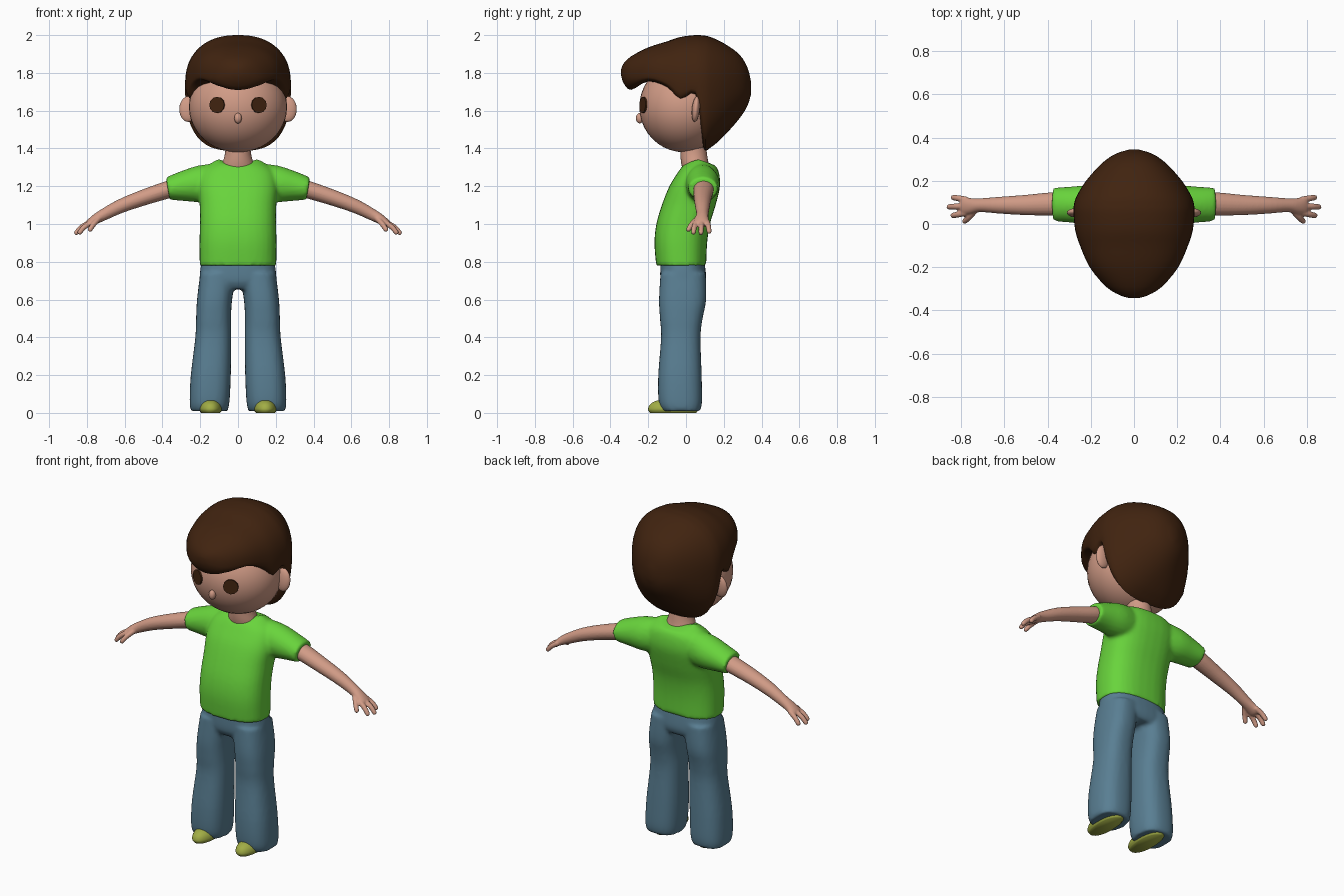
import bpy, bmesh, math
from mathutils import Vector, Matrix

cube = bpy.data.objects.get("Cube")
if cube:
    bpy.data.objects.remove(cube)


def material(name, r, g, b):
    m = bpy.data.materials.new(name)
    m.use_nodes = True
    m.diffuse_color = (r, g, b, 1)
    for node in m.node_tree.nodes:
        if node.type == 'BSDF_PRINCIPLED':
            node.inputs["Base Color"].default_value = (r, g, b, 1)
            node.inputs["Roughness"].default_value = 0.7
    return m


SKIN = material("skin", 0.64, 0.33, 0.24)
HAIR = material("dark_brown", 0.052, 0.017, 0.005)
GREEN = material("shirt_green", 0.14, 0.66, 0.045)
DENIM = material("denim_blue", 0.10, 0.21, 0.29)
OLIVE = material("shoe_olive", 0.36, 0.42, 0.06)


def spline(rows, steps=4):
    """Catmull-Rom resampling of a list of equal-length rows."""
    out = []
    last = len(rows) - 1
    for i in range(last):
        quad = zip(rows[max(i - 1, 0)], rows[i], rows[i + 1], rows[min(i + 2, last)])
        quad = list(quad)
        for k in range(steps):
            t = k / steps
            out.append([b + 0.5 * t * (c - a + t * (2*a - 5*b + 4*c - d + t * (3*(b - c) + d - a)))
                        for a, b, c, d in quad])
    return out + [list(rows[-1])]


def ring(c, u, up, down, n_up=2, n_down=2, sides=32):
    """Superellipse whose upper and lower halves may differ."""
    pts = []
    for i in range(sides):
        a = math.tau * i / sides
        co, si = math.cos(a), math.sin(a)
        n, v = (n_up, up) if si >= 0 else (n_down, down)
        x = math.copysign(abs(co) ** (2 / n), co)
        pts.append(Vector(c) + Vector(u) * x + Vector(v) * math.copysign(abs(si) ** (2 / n), si))
    return pts


def loft(bm, rings):
    loops = [[bm.verts.new(p) for p in r] for r in rings]
    for a, b in zip(loops, loops[1:]):
        for i in range(len(a)):
            j = (i + 1) % len(a)
            bm.faces.new((a[i], a[j], b[j], b[i]))
    bm.faces.new(loops[0][::-1])
    bm.faces.new(loops[-1])


def tube(bm, rows, s=1):
    """Rows of x, y, z, side radius, height radius; s mirrors in x."""
    rows = spline(rows)
    rings = []
    for i, (x, y, z, ru, rv) in enumerate(rows):
        p, q = rows[max(i - 1, 0)], rows[min(i + 1, len(rows) - 1)]
        d = (Vector(q[:3]) - Vector(p[:3])).normalized()
        u = Vector((0, 1, 0))
        u = (u - d * u.dot(d)).normalized()
        v = d.cross(u)
        r = ring((x, y, z), u * ru, v * rv, v * rv, sides=20)
        rings.append([Vector((s * w.x, w.y, w.z)) for w in r])
    loft(bm, rings)


def finish(name, bm, mat, voxel=0, smooth=0, angle=60):
    bmesh.ops.recalc_face_normals(bm, faces=bm.faces)
    me = bpy.data.meshes.new(name)
    bm.to_mesh(me)
    bm.free()
    me.materials.append(mat)
    ob = bpy.data.objects.new(name, me)
    bpy.context.collection.objects.link(ob)
    bpy.ops.object.select_all(action='DESELECT')
    ob.select_set(True)
    bpy.context.view_layer.objects.active = ob
    bpy.ops.object.shade_smooth_by_angle(angle=math.radians(angle))
    if voxel:  # fuse overlapping parts into one soft skin
        rm = ob.modifiers.new("fuse", 'REMESH')
        rm.mode = 'VOXEL'
        rm.voxel_size = voxel
        rm.use_smooth_shade = True
        sm = ob.modifiers.new("soften", 'SMOOTH')
        sm.factor = 0.5
        sm.iterations = smooth
    return ob


def ellipsoid(name, c, r, mat, tilt=0, seg=32):
    bm = bmesh.new()
    m = Matrix.Translation(c) @ Matrix.Rotation(tilt, 4, 'X') @ Matrix.Diagonal((*r, 1))
    bmesh.ops.create_uvsphere(bm, u_segments=seg, v_segments=seg // 2, radius=1, matrix=m)
    return finish(name, bm, mat)


def upright(bm, rows, s=1, n=2.5):
    """Rows of z, x0, x1, y0, y1, dip; dip lowers front and back."""
    rings = []
    for z, x0, x1, y0, y1, dip in spline(rows):
        v = Vector((0, (y1 - y0) / 2, -dip))
        w = Vector((0, (y1 - y0) / 2, dip))
        rings.append(ring((s * (x0 + x1) / 2, (y0 + y1) / 2, z), ((x1 - x0) / 2, 0, 0), v, w, n, n))
    loft(bm, rings)


# Head, nose and neck
HC, HR = Vector((0, -0.01, 1.62)), Vector((0.26, 0.237, 0.24))
ellipsoid("head", HC, HR, SKIN, seg=40)
ellipsoid("nose", (0, -0.245, 1.56), (0.02, 0.02, 0.028), SKIN, seg=16)
bm = bmesh.new()
upright(bm, [(1.26, -.1, .1, -.01, .14, 0), (1.32, -.083, .083, -.025, .12, 0),
             (1.38, -.068, .068, -.03, .11, 0), (1.47, -.066, .066, -.03, .10, 0)], n=2)
finish("neck", bm, SKIN)

# Hair: slices from fringe to back (y, bottom, middle, top, half width, squareness)
slices = [(-.343, 1.785, 1.80, 1.82, .02, 2), (-.33, 1.745, 1.79, 1.85, .065, 2),
          (-.29, 1.71, 1.78, 1.888, .13, 2), (-.2, 1.755, 1.79, 1.935, .205, 4),
          (-.1, 1.72, 1.77, 1.967, .25, 5), (-.03, 1.64, 1.75, 1.99, .272, 5),
          (.05, 1.68, 1.74, 2.0, .28, 5), (.09, 1.41, 1.73, 1.998, .278, 3),
          (.13, 1.405, 1.72, 1.99, .265, 2.8), (.2, 1.465, 1.72, 1.957, .222, 2.4),
          (.28, 1.555, 1.72, 1.90, .15, 2), (.325, 1.625, 1.72, 1.83, .085, 2),
          (.345, 1.69, 1.72, 1.75, .02, 2)]
bm = bmesh.new()
loft(bm, [ring((0, y, m), (w, 0, 0), (0, 0, t - m), (0, 0, m - b), 2.3, max(n, 2), 48)
          for y, b, m, t, w, n in spline(slices, 3)])
finish("hair", bm, HAIR, angle=50)

# Shirt: body and both sleeves fused
bm = bmesh.new()
upright(bm, [(.78, -.203, .203, -.158, .107, 0), (.9, -.204, .204, -.167, .112, 0),
             (1.0, -.202, .202, -.157, .127, 0), (1.1, -.203, .203, -.128, .157, 0),
             (1.2, -.21, .21, -.088, .18, 0), (1.28, -.19, .19, -.045, .175, .01),
             (1.325, -.14, .14, -.02, .16, .02), (1.348, -.1, .1, -.01, .145, .035)])
for s in (1, -1):
    tube(bm, [(.08, .085, 1.225, .07, .1), (.2, .088, 1.212, .09, .098),
              (.3, .09, 1.199, .083, .078), (.372, .09, 1.187, .078, .06)], s)
finish("shirt", bm, GREEN, 0.011, 4)

# Trousers: hips and both legs fused
bm = bmesh.new()
upright(bm, [(.655, -.17, .17, -.11, .09, 0), (.7, -.203, .203, -.135, .108, 0),
             (.8, -.194, .194, -.135, .098, 0)])
for s in (1, -1):
    upright(bm, [(.01, .055, .25, -.125, .075, 0), (.06, .045, .256, -.145, .085, 0),
                 (.2, .038, .25, -.147, .083, 0), (.4, .036, .226, -.132, .077, 0),
                 (.5, .037, .222, -.138, .088, 0), (.6, .031, .217, -.143, .107, 0),
                 (.74, .01, .2, -.135, .105, 0)], s)
finish("trousers", bm, DENIM, 0.011, 4)

for s, side in ((1, "left"), (-1, "right")):
    # Eye plate, tangent to the face
    x, z = s * 0.11, 1.63
    k = 1 - (x / HR.x) ** 2 - ((z - HC.z) / HR.z) ** 2
    p = Vector((x, HC.y - HR.y * math.sqrt(k), z))
    nrm = Vector([(p[i] - HC[i]) / HR[i] ** 2 for i in range(3)]).normalized()
    bm = bmesh.new()
    m = Matrix.Translation(p + nrm * 0.002) @ nrm.to_track_quat('Z', 'Y').to_matrix().to_4x4()
    bmesh.ops.create_cone(bm, cap_ends=True, segments=12, radius1=0.043, radius2=0.043,
                          depth=0.009, matrix=m)
    finish(side + "_eye", bm, HAIR, angle=30)

    ellipsoid(side + "_ear", (s * 0.263, 0.052, 1.608), (0.048, 0.021, 0.068), SKIN, -0.1, 24)

    # Arm, palm and fingers fused
    bm = bmesh.new()
    tube(bm, [(.31, .09, 1.2, .05, .044), (.37, .093, 1.182, .054, .046),
              (.5, .088, 1.14, .047, .042), (.62, .087, 1.095, .039, .037),
              (.71, .087, 1.05, .032, .031), (.755, .083, 1.025, .037, .026),
              (.79, .083, 1.002, .042, .019), (.802, .083, .994, .03, .01)], s)
    fingers = [((.735, .065, 1.03), (.765, .03, .998), (.785, .012, .968)),
               ((.775, .053, 1.01), (.815, .044, .983), (.84, .039, .953)),
               ((.78, .083, 1.01), (.828, .081, .983), (.858, .079, .951)),
               ((.775, .112, 1.01), (.813, .119, .985), (.838, .123, .957))]
    for a, b, c in fingers:
        tip = Vector(c) + (Vector(c) - Vector(b)).normalized() * 0.008
        tube(bm, [(*a, .015, .015), (*b, .014, .014), (*c, .012, .012), (*tip, .004, .004)], s)
    finish(side + "_arm", bm, SKIN, 0.005, 2)

    # Shoe with a flat sole
    bm = bmesh.new()
    shoe = [(0, .05, .122), (.018, .061, .133), (.045, .054, .122), (.064, .034, .09), (.07, .01, .04)]
    upright(bm, [(z, .145 - rx, .145 + rx, -.068 - ry, -.068 + ry, 0) for z, rx, ry in shoe], s, 2.2)
    finish(side + "_shoe", bm, OLIVE)
